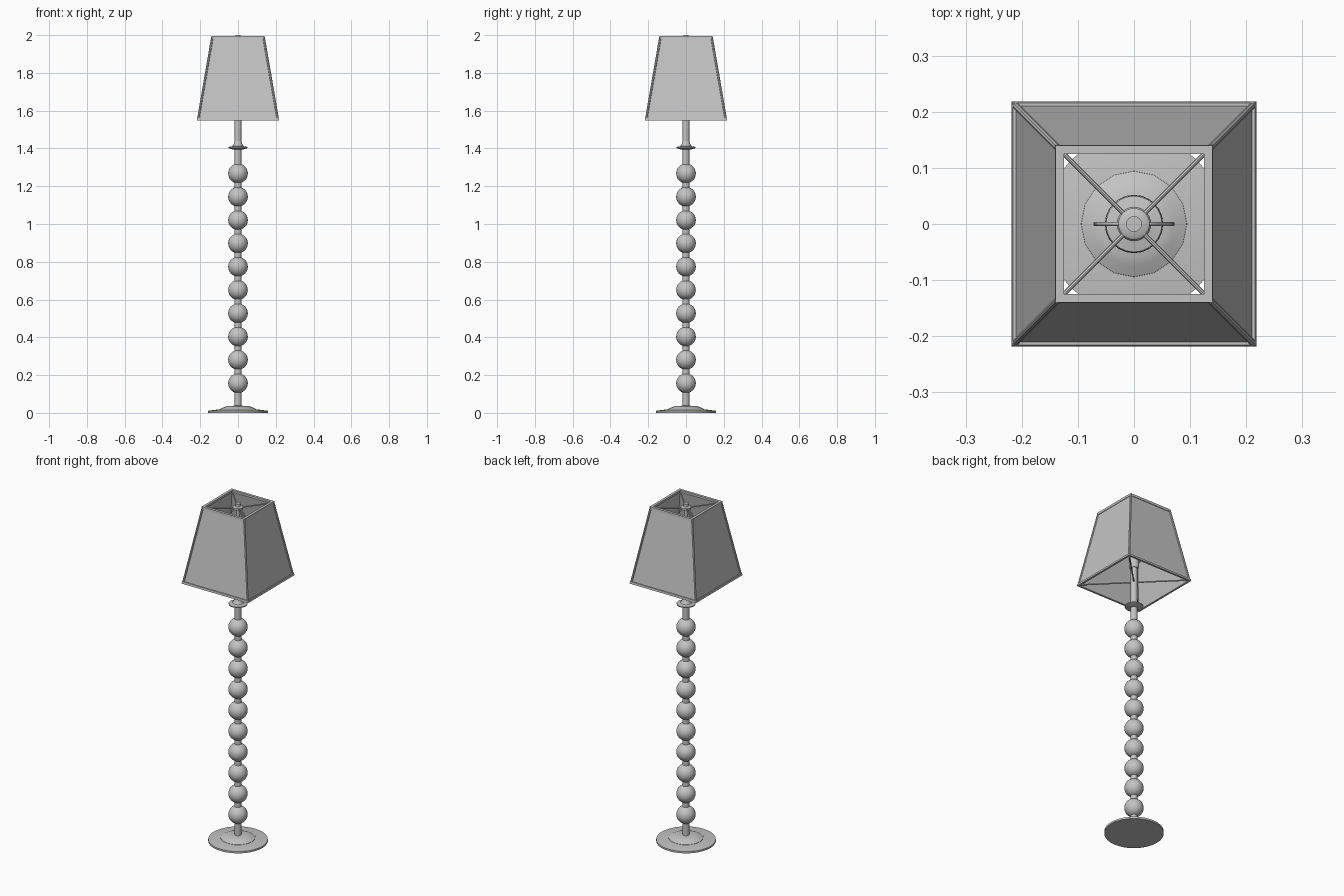
import bpy, bmesh, math
from mathutils import Vector

cube = bpy.data.objects.get("Cube")
if cube:
    bpy.data.objects.remove(cube, do_unlink=True)

grey = bpy.data.materials.new("plain grey")
grey.use_nodes = True
GREY = (0.55, 0.55, 0.55, 1)
grey.diffuse_color = GREY
grey.node_tree.nodes["Principled BSDF"].inputs["Base Color"].default_value = GREY


def finish(bm, name, smooth=True):
    bmesh.ops.recalc_face_normals(bm, faces=bm.faces)
    mesh = bpy.data.meshes.new(name)
    bm.to_mesh(mesh)
    bm.free()
    obj = bpy.data.objects.new(name, mesh)
    bpy.context.collection.objects.link(obj)
    mesh.materials.append(grey)
    if smooth:
        bpy.ops.object.select_all(action='DESELECT')
        obj.select_set(True)
        bpy.context.view_layer.objects.active = obj
        bpy.ops.object.shade_smooth_by_angle(angle=math.radians(35))
    return obj


def lathe(name, profile, sides=24, closed=False):
    """Revolve (radius, z) points; open profiles are capped at both ends."""
    bm = bmesh.new()
    square = sides == 4
    grow, turn = (math.sqrt(2), math.pi / 4) if square else (1, 0)
    rings = []
    for r, z in profile:
        angles = [turn + 2 * math.pi * i / sides for i in range(sides)]
        rings.append([bm.verts.new((r * grow * math.cos(a), r * grow * math.sin(a), z))
                      for a in angles])
    pairs = list(zip(rings, rings[1:]))
    if closed:
        pairs.append((rings[-1], rings[0]))
    else:
        bm.faces.new(rings[0])
        bm.faces.new(rings[-1])
    for low, high in pairs:
        for i in range(sides):
            j = (i + 1) % sides
            bm.faces.new((low[i], low[j], high[j], high[i]))
    return finish(bm, name, not square)


def rod(name, start, end, radius, sides=8):
    start, end = Vector(start), Vector(end)
    axis = end - start
    bm = bmesh.new()
    bmesh.ops.create_cone(bm, cap_ends=True, segments=sides, radius1=radius,
                          radius2=radius, depth=axis.length)
    bm.transform(axis.to_track_quat('Z', 'Y').to_matrix().to_4x4())
    bmesh.ops.translate(bm, verts=bm.verts, vec=(start + end) / 2)
    return finish(bm, name)


# Base
lathe("base_plate", [(0.16, 0), (0.16, 0.011), (0.09, 0.02)], 32)
lathe("base_dome", [(0.095, 0.016), (0.094, 0.021), (0.075, 0.03), (0.06, 0.036), (0.02, 0.038)], 16)

# Pole and its stacked balls
lathe("pole", [(0.018, 0.03), (0.018, 1.68)], 16)
for i in range(10):
    bm = bmesh.new()
    bmesh.ops.create_uvsphere(bm, u_segments=24, v_segments=16, radius=0.052)
    bmesh.ops.translate(bm, verts=bm.verts, vec=(0, 0, 0.157 + i * 0.1234))
    finish(bm, f"ball_{i + 1}")

# Flared collar and lamp socket
lathe("collar", [(0.03, 1.395), (0.05, 1.402), (0.05, 1.408), (0.03, 1.412), (0.022, 1.425), (0.018, 1.44)])
lathe("socket", [(0.022, 1.64), (0.028, 1.65), (0.028, 1.74), (0.018, 1.75)])
lathe("upper_stem", [(0.01, 1.74), (0.01, 1.975)], 12)

# Harp loop that carries the shade
curve = bpy.data.curves.new("harp", 'CURVE')
curve.dimensions = '3D'
curve.bevel_depth = 0.004
curve.bevel_resolution = 1
spline = curve.splines.new('POLY')
STEPS = 32
spline.points.add(STEPS - 1)
for i, p in enumerate(spline.points):
    a = 2 * math.pi * i / STEPS
    p.co = (0.069 * math.cos(a), 0, 1.82 + 0.15 * math.sin(a), 1)
spline.use_cyclic_u = True
harp = bpy.data.objects.new("harp", curve)
bpy.context.collection.objects.link(harp)
curve.materials.append(grey)

# Hub and finial
lathe("hub", [(0.028, 1.968), (0.028, 1.98), (0.022, 1.984)])
lathe("finial", [(0.014, 1.982), (0.014, 2.0)], 16)

# Square tapered shade: panels, rims and corner posts
Z0, Z1, W0, W1 = 1.555, 1.99, 0.211, 0.136
lathe("shade_panels", [(W0, Z0), (W1, Z1), (W1 - 0.005, Z1), (W0 - 0.005, Z0)], 4, True)
lathe("shade_top_rim", [(0.125, 1.983), (0.141, 1.981), (0.14, 1.996), (0.125, 1.996)], 4, True)
lathe("shade_bottom_rim", [(0.206, 1.549), (0.218, 1.549), (0.216, 1.561), (0.206, 1.561)], 4, True)
for sx in (-1, 1):
    for sy in (-1, 1):
        side = ("left" if sx > 0 else "right") + ("_back" if sy > 0 else "_front")
        rod("corner_post_" + side, (sx * W0, sy * W0, Z0), (sx * W1, sy * W1, Z1), 0.006)
        # Diagonal wires joining the frame to the centre
        rod("top_wire_" + side, (sx * 0.128, sy * 0.128, 1.986), (sx * 0.015, sy * 0.015, 1.975), 0.004)
        rod("bottom_wire_" + side, (sx * 0.208, sy * 0.208, Z0), (sx * 0.01, sy * 0.01, Z0), 0.004)
